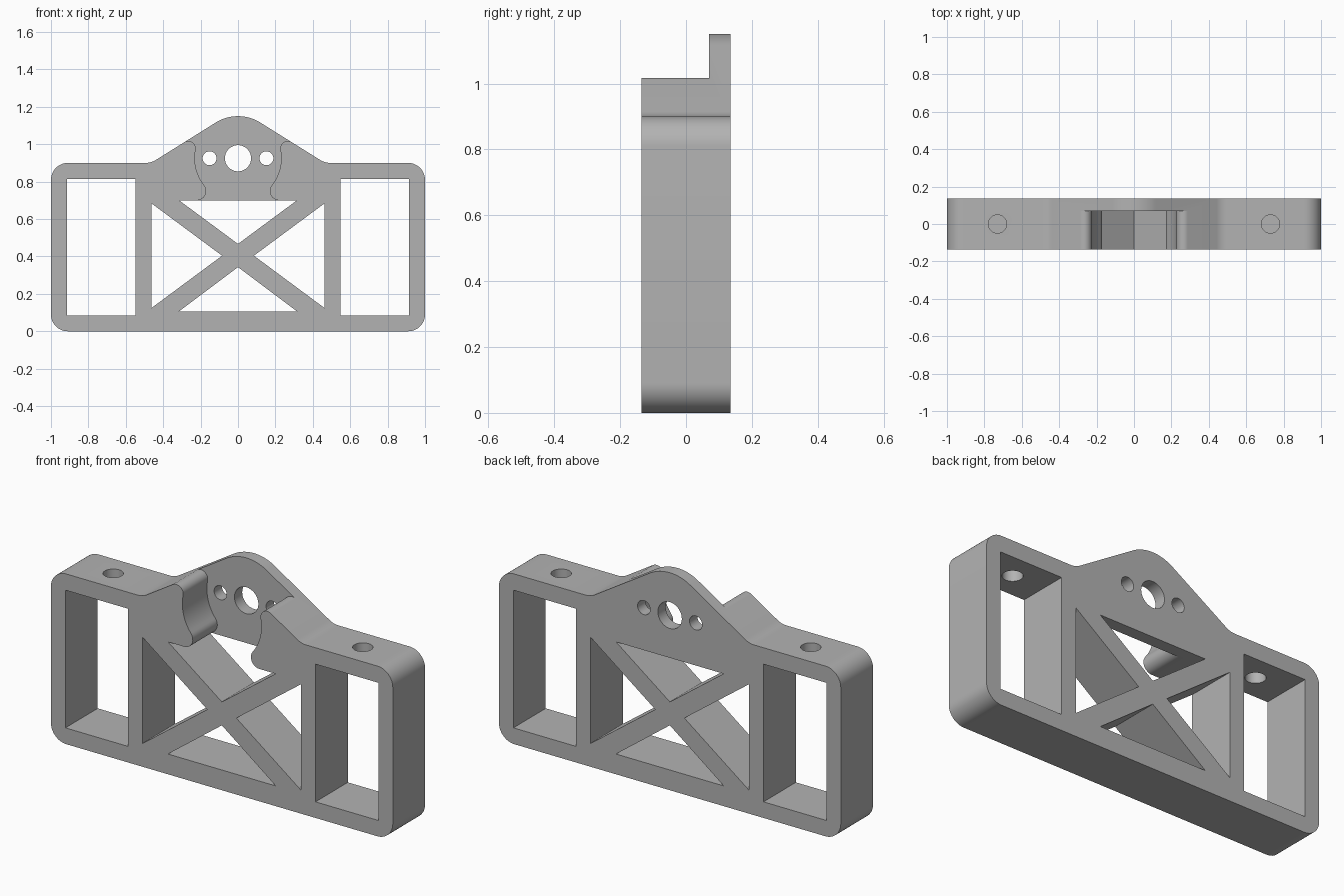
import bpy, bmesh
from math import radians, cos, sin, tan
from mathutils import Vector

cube = bpy.data.objects.get("Cube")
if cube:
    bpy.data.objects.remove(cube, do_unlink=True)

HALF = 0.135            # half the frame's depth
HUB_Z, HUB_R = 0.925, 0.225
SLOPE = 32              # slope of the shoulders in degrees

grey = bpy.data.materials.new("plain grey")
grey.use_nodes = True
grey.diffuse_color = (0.45, 0.45, 0.45, 1)
grey.node_tree.nodes["Principled BSDF"].inputs["Base Color"].default_value = grey.diffuse_color


def arc(cx, cz, r, a0, a1, n=12):
    angles = [radians(a0 + (a1 - a0) * i / n) for i in range(n + 1)]
    return [(cx + r * cos(a), cz + r * sin(a)) for a in angles]


def circle(cx, cz, r, n=48):
    return arc(cx, cz, r, 0, 360, n)[:-1]


def mirrored(points):
    return [(-x, z) for x, z in reversed(points)]


def prisms(name, outlines, y0, y1, upright=False):
    """Extrude closed x-z outlines along y (or x-y outlines along z)."""
    bm = bmesh.new()
    for outline in outlines:
        verts = [bm.verts.new((x, v, y0) if upright else (x, y0, v)) for x, v in outline]
        face = bm.faces.new(verts)
        new = bmesh.ops.extrude_face_region(bm, geom=[face])["geom"]
        moved = [g for g in new if isinstance(g, bmesh.types.BMVert)]
        step = Vector((0, 0, y1 - y0)) if upright else Vector((0, y1 - y0, 0))
        bmesh.ops.translate(bm, verts=moved, vec=step)
    bmesh.ops.recalc_face_normals(bm, faces=bm.faces)
    mesh = bpy.data.meshes.new(name)
    bm.to_mesh(mesh)
    bm.free()
    mesh.materials.append(grey)
    obj = bpy.data.objects.new(name, mesh)
    bpy.context.collection.objects.link(obj)
    return obj


def cut(body, cutter):
    cutter.hide_render = True
    mod = body.modifiers.new(cutter.name, "BOOLEAN")
    mod.operation, mod.solver, mod.object = "DIFFERENCE", "EXACT", cutter
    bpy.ops.object.modifier_apply(modifier=mod.name)
    bpy.data.objects.remove(cutter, do_unlink=True)


# Frame outline: rounded corners, filleted shoulders and a round crown
top, corner, fillet = 0.9, 0.09, 0.1
foot = (HUB_R + (HUB_Z - top) * cos(radians(SLOPE))) / sin(radians(SLOPE))
fillet_x = foot + fillet * tan(radians(SLOPE / 2))
right_side = (arc(1 - corner, corner, corner, -90, 0)
              + arc(1 - corner, top - corner, corner, 0, 90)
              + arc(fillet_x, top + fillet, fillet, -90, -90 - SLOPE, 6))
crown = arc(0, HUB_Z, HUB_R, 90 - SLOPE, 90 + SLOPE, 24)
frame = prisms("bracket_frame", [right_side + crown + mirrored(right_side)], -HALF, HALF)
bpy.context.view_layer.objects.active = frame
frame.select_set(True)

# Side windows and the four triangles that leave the cross brace
window = [(0.548, 0.085), (0.915, 0.085), (0.915, 0.813), (0.548, 0.813)]
side_tri = [(0.463, 0.124), (0.463, 0.684), (0.085, 0.404)]
openings = [window, mirrored(window), side_tri, mirrored(side_tri),
            [(-0.315, 0.7), (0, 0.467), (0.315, 0.7)],
            [(-0.315, 0.107), (0.315, 0.107), (0, 0.343)]]
cut(frame, prisms("opening_cutter", openings, -0.3, 0.3))

# Front recess between two curled arms, leaving a thin back plate
arm_edge = ([(-0.287, 1.3)]
            + arc(-0.266, 0.977, 0.04, 122, -11)
            + arc(0, HUB_Z, 0.231, 169, 218.5, 16)[1:]
            + arc(-0.22, 0.75, 0.05, 38.5, -90)[1:]
            + [(-0.22, 0.68)])
cut(frame, prisms("recess_cutter", [arm_edge + mirrored(arm_edge)], -0.3, 0.07))

# Hub hole with two bolt holes through the back plate
holes = [circle(0, HUB_Z, 0.07), circle(-0.152, HUB_Z, 0.037), circle(0.152, HUB_Z, 0.037)]
cut(frame, prisms("hub_hole_cutter", holes, -0.3, 0.3))

# Upright mounting holes through the top rails
mounts = [circle(-0.73, 0, 0.049), circle(0.73, 0, 0.049)]
cut(frame, prisms("mount_hole_cutter", mounts, 0.7, 1.0, upright=True))

bpy.ops.object.shade_smooth_by_angle(angle=radians(25))
